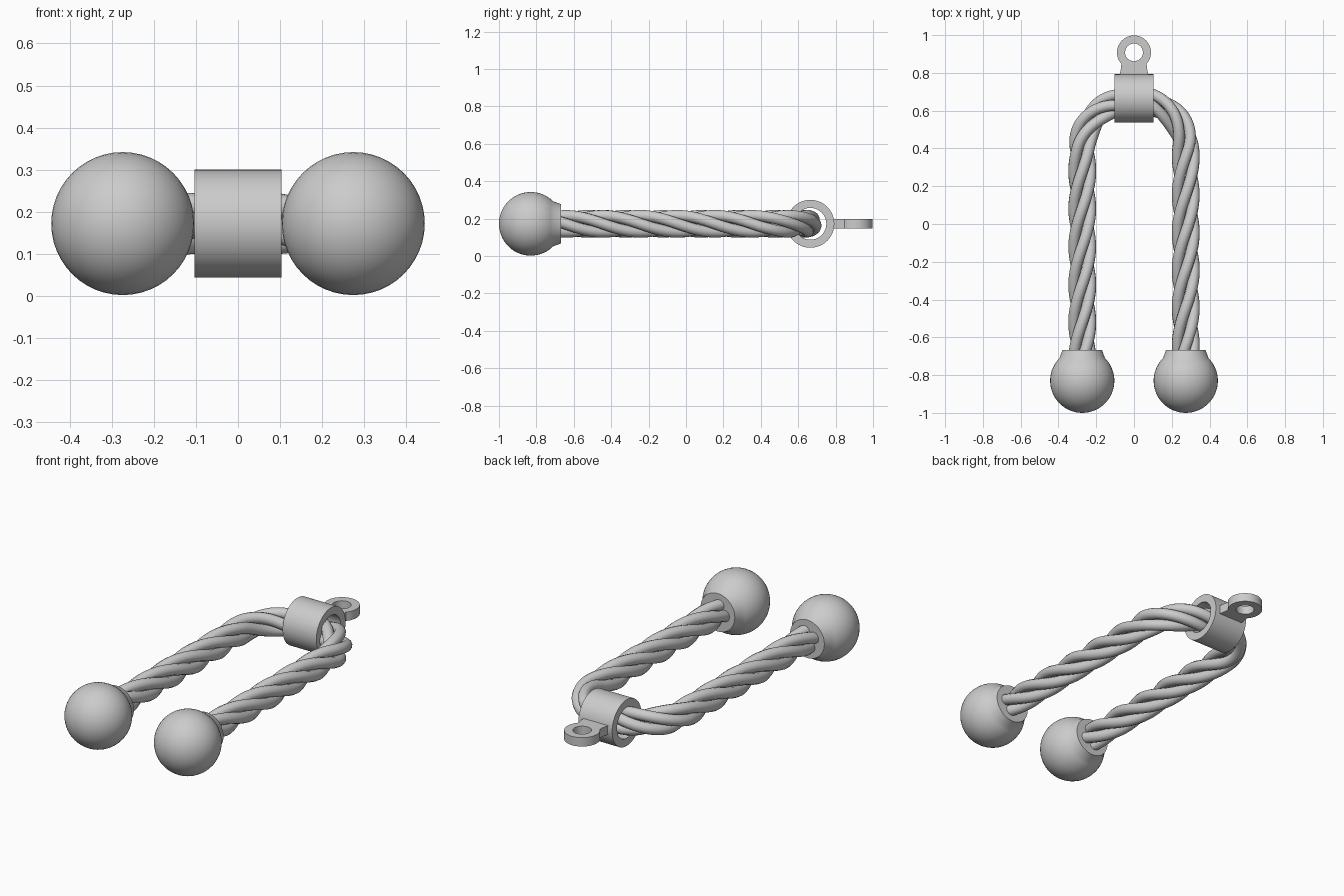
import bpy, bmesh
from math import sin, cos, pi, atan2, sqrt, radians
from mathutils import Vector

if "Cube" in bpy.data.objects:
    bpy.data.objects.remove(bpy.data.objects["Cube"])

ZC = 0.172          # height of the common centre plane
ARM = 0.274         # half distance between the rope arms
BEND_Y, BEND_R = 0.40, 0.252


def finish(name, bm, angle=35):
    bmesh.ops.recalc_face_normals(bm, faces=bm.faces)
    me = bpy.data.meshes.new(name)
    bm.to_mesh(me)
    bm.free()
    ob = bpy.data.objects.new(name, me)
    bpy.context.collection.objects.link(ob)
    smooth(ob, angle)
    return ob


def smooth(ob, angle=35):
    bpy.ops.object.select_all(action='DESELECT')
    ob.select_set(True)
    bpy.context.view_layer.objects.active = ob
    bpy.ops.object.shade_smooth_by_angle(angle=radians(angle))


def lathe(name, profile, origin, axis, segs=48, closed=False):
    """Spin (along, radius) pairs about the x or y axis through origin."""
    bm = bmesh.new()
    pts = [Vector((a, r, 0)) if axis == 'X' else Vector((r, a, 0)) for a, r in profile]
    vs = [bm.verts.new(p) for p in pts]
    es = [bm.edges.new(p) for p in zip(vs, vs[1:])]
    if closed:
        es.append(bm.edges.new((vs[-1], vs[0])))
    bmesh.ops.spin(bm, geom=vs + es, cent=(0, 0, 0), angle=2 * pi, steps=segs,
                   axis=(1, 0, 0) if axis == 'X' else (0, 1, 0))
    bmesh.ops.remove_doubles(bm, verts=bm.verts, dist=1e-5)
    bmesh.ops.translate(bm, verts=bm.verts, vec=origin)
    return finish(name, bm)


# Ball ends with a short tapered collar around the rope
R = 0.17
stop = 0.75 * pi
ball = [(-R * cos(stop * i / 20), R * sin(stop * i / 20)) for i in range(21)]
ball += [(0.162, 0.105), (0.162, 0.0)]
for side, s in (("left", -1), ("right", 1)):
    lathe(side + "_ball_end", ball, (s * ARM, -0.83, ZC), 'Y')

# Clamp sleeve at the top of the bend
lathe("clamp_sleeve", [(-0.103, 0.128), (0.103, 0.128), (0.103, 0.085), (-0.103, 0.085)],
      (0, 0.665, ZC), 'X', 64, True)

# Eye tab: flat ring with a flared neck
bm = bmesh.new()
cy, ro, ri, ht = 0.908, 0.09, 0.047, 0.0245
a0, a1 = radians(-42), radians(222)
outer = [(ro * cos(a0 + (a1 - a0) * i / 40), ro * sin(a0 + (a1 - a0) * i / 40)) for i in range(41)]
neck = [(-0.069, -0.085), (-0.076, -0.12), (-0.08, -0.15)]
outer += neck + [(0, -0.15)] + [(-x, y) for x, y in reversed(neck)]
rings = []
for z in (-ht, ht):
    o = [bm.verts.new((x, cy + y, ZC + z)) for x, y in outer]
    n = [bm.verts.new((ri * cos(atan2(y, x)), cy + ri * sin(atan2(y, x)), ZC + z)) for x, y in outer]
    rings.append((o, n))
(o0, n0), (o1, n1) = rings
for a, b in ((o0, o1), (o1, n1), (n1, n0), (n0, o0)):
    for i in range(len(a)):
        j = (i + 1) % len(a)
        bm.faces.new((a[i], a[j], b[j], b[i]))
finish("eye_tab", bm)


# Rope centre line: arm, quarter bend, short bridge, quarter bend, arm
START = -0.72
L1 = BEND_Y - START
LA = BEND_R * pi / 2
LB = 2 * (ARM - BEND_R)
TOTAL = 2 * (L1 + LA) + LB


def path(s):
    """Position and tangent at arc length s."""
    mirror = s > TOTAL / 2
    d = TOTAL - s if mirror else s
    if d < L1:
        p, t = (-ARM, START + d), (0, 1)
    elif d < L1 + LA:
        a = (d - L1) / BEND_R
        p = (-ARM + BEND_R * (1 - cos(a)), BEND_Y + BEND_R * sin(a))
        t = (sin(a), cos(a))
    else:
        p, t = (-ARM + BEND_R + d - L1 - LA, BEND_Y + BEND_R), (1, 0)
    if mirror:
        p, t = (-p[0], p[1]), (t[0], -t[1])
    return Vector((p[0], p[1], ZC)), Vector((t[0], t[1], 0))


# Four twisted rope strands following the centre line
STRANDS, PITCH, HELIX, THICK, STEPS = 4, 0.80, 0.044, 0.03, 200
up = Vector((0, 0, 1))
for k in range(STRANDS):
    cu = bpy.data.curves.new("rope_strand", 'CURVE')
    cu.dimensions = '3D'
    cu.bevel_depth = THICK
    cu.bevel_resolution = 4
    cu.use_fill_caps = True
    sp = cu.splines.new('POLY')
    sp.points.add(STEPS)
    for i in range(STEPS + 1):
        s = TOTAL * i / STEPS
        p, t = path(s)
        ang = 2 * pi * (s / PITCH + k / STRANDS)
        q = p + HELIX * (cos(ang) * up + sin(ang) * t.cross(up))
        sp.points[i].co = (*q, 1)
    ob = bpy.data.objects.new("rope_strand_%d" % (k + 1), cu)
    bpy.context.collection.objects.link(ob)
    bpy.ops.object.select_all(action='DESELECT')
    ob.select_set(True)
    bpy.context.view_layer.objects.active = ob
    bpy.ops.object.convert(target='MESH')
    smooth(bpy.context.view_layer.objects.active, 50)
